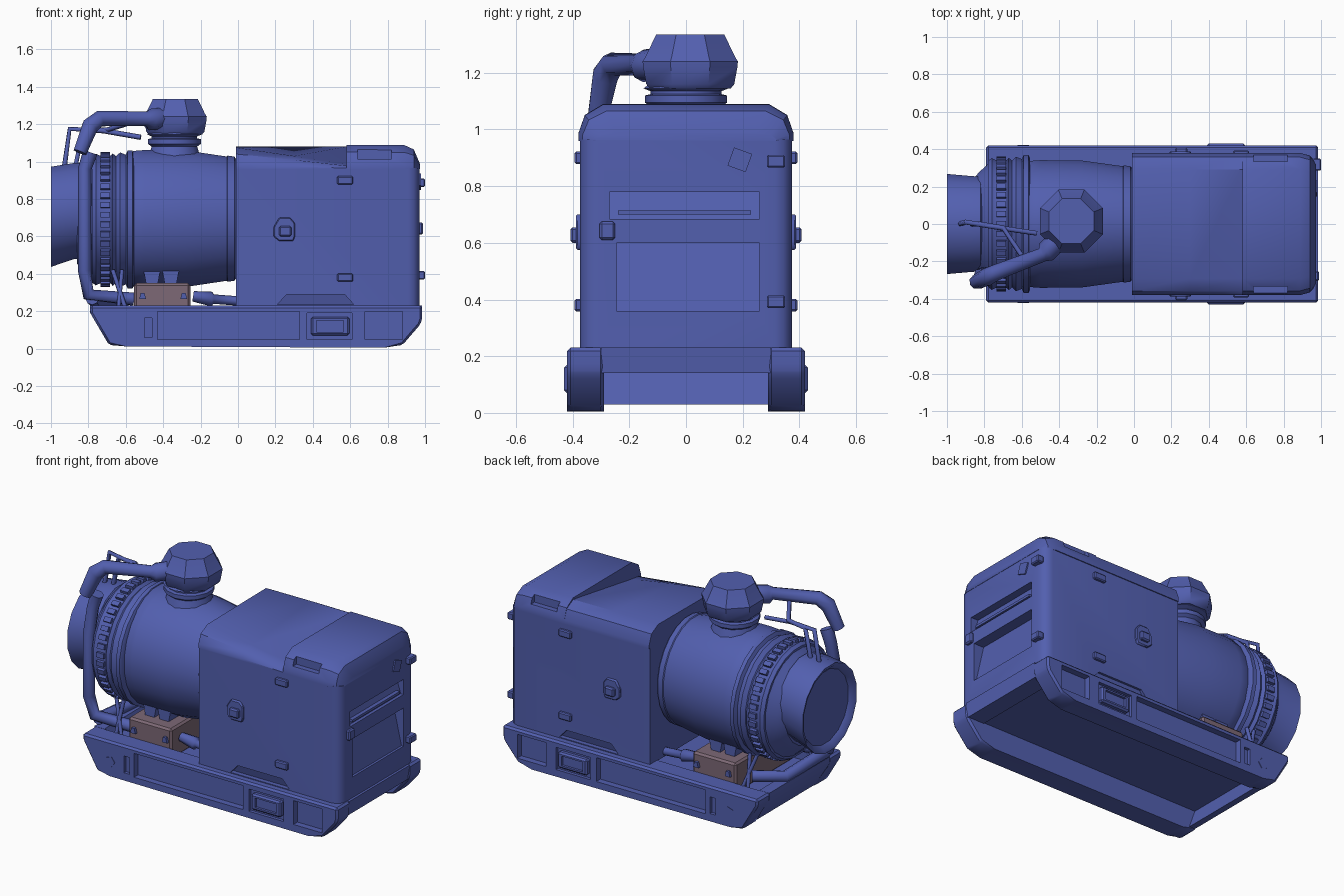
import bpy, bmesh, math
from mathutils import Matrix

if "Cube" in bpy.data.objects:
    bpy.data.objects.remove(bpy.data.objects["Cube"])


def material(name, rgb):
    m = bpy.data.materials.new(name)
    m.diffuse_color = (*rgb, 1)
    m.use_nodes = True
    m.node_tree.nodes["Principled BSDF"].inputs["Base Color"].default_value = m.diffuse_color
    return m


BLUE = material("steel_blue", (0.085, 0.115, 0.43))
BEIGE = material("dusty_mauve", (0.205, 0.14, 0.18))


def finish(name, bm, mat=BLUE, bevel=0.0, segs=1):
    if bevel:
        bmesh.ops.bevel(bm, geom=bm.edges[:], offset=bevel, segments=segs, affect='EDGES', profile=0.5)
    bmesh.ops.recalc_face_normals(bm, faces=bm.faces)
    me = bpy.data.meshes.new(name)
    bm.to_mesh(me)
    bm.free()
    me.materials.append(mat)
    ob = bpy.data.objects.new(name, me)
    bpy.context.collection.objects.link(ob)
    return ob


def loft(name, rings, mat=BLUE, bevel=0.0, caps=True, segs=1):
    bm = bmesh.new()
    vs = [[bm.verts.new(p) for p in r] for r in rings]
    n = len(rings[0])
    for a, b in zip(vs, vs[1:]):
        for i in range(n):
            bm.faces.new((a[i], a[(i + 1) % n], b[(i + 1) % n], b[i]))
    if caps:
        bm.faces.new(vs[0])
        bm.faces.new(vs[-1])
    return finish(name, bm, mat, bevel, segs)


def box(name, x0, x1, y0, y1, z0, z1, mat=BLUE, bevel=0.0, segs=1):
    return loft(name, [[(x0, y0, z), (x1, y0, z), (x1, y1, z), (x0, y1, z)] for z in (z0, z1)], mat, bevel, segs=segs)


def prism_y(name, pts, y0, y1, bevel=0.0, mat=BLUE):
    return loft(name, [[(x, y, z) for x, z in pts] for y in (y0, y1)], mat, bevel)


def lathe(name, prof, centre, axis='x', n=24, squash=1.0):
    # profile entries: position along the axis, radius, optional rise of the centre
    rings = []
    for t, r, *rise in prof:
        ring = []
        for i in range(n):
            a = 2 * math.pi * (i + 0.5) / n
            u, v = r * squash * math.cos(a), r * math.sin(a) + (rise[0] if rise else 0)
            ring.append((t, centre[0] + u, centre[1] + v) if axis == 'x' else (centre[0] + u, centre[1] + v, t))
        rings.append(ring)
    return loft(name, rings)


def tube(name, pts, r, res=2):
    cu = bpy.data.curves.new(name, 'CURVE')
    cu.dimensions = '3D'
    cu.bevel_depth = r
    cu.bevel_resolution = res
    cu.use_fill_caps = True
    sp = cu.splines.new('POLY')
    sp.points.add(len(pts) - 1)
    for p, q in zip(sp.points, pts):
        p.co = (*q[:3], 1)
        p.radius = q[3] if len(q) > 3 else 1
    cu.materials.append(BLUE)
    ob = bpy.data.objects.new(name, cu)
    bpy.context.collection.objects.link(ob)


def cut(ob, cutter):
    m = ob.modifiers.new("cut", 'BOOLEAN')
    m.object, m.operation, m.solver = cutter, 'DIFFERENCE', 'EXACT'
    bpy.context.view_layer.objects.active = ob
    bpy.ops.object.modifier_apply(modifier=m.name)
    bpy.data.objects.remove(cutter)


# Skid: two side rails with recessed webs
rail_profile = [(-0.79, 0.23), (-0.79, 0.19), (-0.69, 0.02), (-0.6, 0.012), (0.78, 0.005),
                (0.88, 0.02), (0.975, 0.13), (0.985, 0.16), (0.985, 0.23)]
for s, side in ((-1, "front"), (1, "back")):
    def ys(a, b):
        return min(s * a, s * b), max(s * a, s * b)
    rail = prism_y(side + "_rail", rail_profile, *ys(0.29, 0.42), bevel=0.012)
    for x0, x1 in ((-0.43, 0.33), (0.68, 0.88)):
        cut(rail, box("cutter", x0, x1, *ys(0.38, 0.5), 0.05, 0.2))
    cut(rail, box("cutter", -0.5, -0.46, *ys(0.4, 0.5), 0.06, 0.165))
    cut(rail, box("cutter", 0.37, 0.61, *ys(0.4, 0.5), 0.05, 0.19))
    pocket = box(side + "_rail_pocket", 0.39, 0.595, *ys(0.39, 0.43), 0.07, 0.17, bevel=0.01)
    cut(pocket, box("cutter", 0.42, 0.565, *ys(0.415, 0.5), 0.09, 0.15))
    # Rail bolt
    ring = [(-0.595 + 0.033 * math.cos(i * 1.2566), 0.105 + 0.033 * math.sin(i * 1.2566)) for i in range(5)]
    prism_y(side + "_rail_bolt", ring, *ys(0.405, 0.423))

    # Side door hardware
    for z in (0.38, 0.9):
        box(side + "_door_hinge", 0.53, 0.615, *ys(0.36, 0.393), z - 0.022, z + 0.022, bevel=0.006)
    latch = [(0.19, 0.6), (0.22, 0.575), (0.295, 0.575), (0.305, 0.6), (0.305, 0.67), (0.28, 0.7), (0.22, 0.7), (0.19, 0.65)]
    prism_y(side + "_door_latch", latch, *ys(0.36, 0.388), bevel=0.005)
    box(side + "_latch_handle", 0.22, 0.285, *ys(0.38, 0.408), 0.6, 0.655, bevel=0.008)

prism_y("right_end_beam", [(0.86, 0.14), (0.975, 0.14), (0.985, 0.23), (0.86, 0.23)], -0.3, 0.3)
prism_y("left_end_beam", [(-0.79, 0.23), (-0.79, 0.19), (-0.69, 0.03), (-0.65, 0.03), (-0.72, 0.23)], -0.3, 0.3)
box("skid_deck", -0.72, 0.9, -0.3, 0.3, 0.145, 0.165)

# Cabin body with rounded right corners
W = 0.374
plan = [(-0.01, -W), (0.91, -W)]
for k in range(1, 4):
    a = -math.pi / 2 + k * math.pi / 6
    plan.append((0.91 + 0.06 * math.cos(a), -W + 0.06 + 0.06 * math.sin(a)))
plan += [(x, -y) for x, y in reversed(plan)]
cabin = loft("cabin_body", [[(x, y, z) for x, y in plan] for z in (0.225, 0.965)])
for s in (-1, 1):
    foot = [[(0.21, s * 0.5, 0.235), (0.62, s * 0.5, 0.235), (0.57, s * 0.5, 0.29), (0.26, s * 0.5, 0.29)],
            [(0.21, s * 0.345, 0.235), (0.62, s * 0.345, 0.235), (0.57, s * 0.36, 0.29), (0.26, s * 0.36, 0.29)]]
    cut(cabin, loft("cutter", foot))


# End wall recesses: a louvre, and a sloping lower panel
def wedge(y0, y1, z0, z1, xlow, xhigh):
    return prism_y("cutter", [(xlow, z0), (1.1, z0), (1.1, z1), (xhigh, z1)], y0, y1)


cut(cabin, wedge(-0.27, 0.26, 0.685, 0.78, 0.95, 0.92))
cut(cabin, wedge(-0.245, 0.26, 0.36, 0.6, 0.955, 0.9))
box("end_louvre_bar", 0.94, 0.965, -0.24, 0.23, 0.7, 0.715)

# End wall hardware
for z in (0.4, 0.895):
    box("end_hinge", 0.955, 1.0, 0.285, 0.35, z - 0.03, z + 0.015, bevel=0.006)
box("end_latch", 0.955, 0.99, -0.305, -0.25, 0.61, 0.675, bevel=0.008)
c = math.radians(25)
badge = [(0.19 + 0.048 * math.cos(c + i * math.pi / 2), 0.893 + 0.048 * math.sin(c + i * math.pi / 2)) for i in range(4)]
loft("end_diamond_cover", [[(x, y, z) for y, z in badge] for x in (0.96, 0.978)])


# Roof: rounded hood, its front half dipping toward the raised right block
def roof_ring(x, w, zf, zb, base=0.96):
    out = []
    for z, s in ((zf, -1), (zb, 1)):
        half = [(x, s * w, base), (x, s * w, base + 0.2 * (z - base)),
                (x, s * w * 0.94, base + 0.7 * (z - base)), (x, s * w * 0.77, z)]
        out += half if s < 0 else half[::-1]
    return out


loft("roof_hood", [roof_ring(-0.01, 0.38, 1.075, 1.08), roof_ring(0.3, 0.38, 1.03, 1.082), roof_ring(0.58, 0.38, 0.985, 1.08)])
block = loft("roof_raised_block", [roof_ring(0.58, 0.38, 1.09, 1.09), roof_ring(0.89, 0.38, 1.088, 1.088),
                                   roof_ring(0.94, 0.365, 1.065, 1.065), roof_ring(0.972, 0.32, 0.99, 0.99)])
for s in (-1, 1):
    cut(block, box("cutter", 0.64, 0.82, min(s * 0.335, s * 0.5), max(s * 0.335, s * 0.5), 1.015, 1.07))

# Drum shell, flange and bolted clamp ring
CZ = (0.0, 0.69)
lathe("drum_shell", [(-0.58, 0.35), (-0.56, 0.365), (-0.5, 0.37), (-0.28, 0.368), (-0.06, 0.335), (-0.055, 0.34),
                     (-0.02, 0.335), (0.0, 0.31)], (0, 0.695), n=24, squash=0.93)
lathe("drum_flange", [(-0.66, 0.335), (-0.63, 0.362), (-0.6, 0.35), (-0.59, 0.372), (-0.565, 0.372), (-0.555, 0.355)], CZ)
lathe("clamp_ring", [(-0.78, 0.34), (-0.76, 0.355), (-0.74, 0.345), (-0.68, 0.345), (-0.67, 0.357), (-0.65, 0.34)], CZ)
bm = bmesh.new()
for i in range(42):
    rot = Matrix.Rotation(2 * math.pi * i / 42, 4, 'X')
    mat = Matrix.Translation((0, 0, 0.69)) @ rot @ Matrix.Translation((-0.71, 0, 0.346)) @ Matrix.Diagonal((0.05, 0.03, 0.03, 1))
    bmesh.ops.create_cube(bm, size=1, matrix=mat)
finish("clamp_ring_bolts", bm)
lathe("drum_end_dish", [(-0.77, 0.34), (-0.79, 0.315), (-0.83, 0.28), (-0.86, 0.24)], CZ, n=20)

# Outlet drum on the left end, tilted slightly downward
lathe("outlet_drum", [(-0.78, 0.2, 0.03), (-0.82, 0.258, 0.035), (-0.88, 0.262, 0.03), (-1.0, 0.273, 0.0),
                      (-0.995, 0.255, 0.0), (-0.97, 0.23, 0.0)], (0, 0.705), n=16)

# Air intake on top of the drum
lathe("intake_neck", [(1.03, 0.14), (1.08, 0.125), (1.095, 0.145), (1.12, 0.145), (1.125, 0.125), (1.135, 0.125), (1.145, 0.15),
                      (1.16, 0.13)], (-0.34, 0.0), axis='z', n=14)
lathe("intake_cap", [(1.145, 0.155), (1.16, 0.168), (1.22, 0.18), (1.24, 0.182), (1.255, 0.172), (1.335, 0.13)],
      (-0.335, 0.015), axis='z', n=8)

# Pipes and stays
tube("intake_elbow", [(-0.42, -0.1, 1.23, 1.2), (-0.47, -0.15, 1.225, 1.2), (-0.49, -0.165, 1.23, 0.8), (-0.74, -0.26, 1.23, 0.9),
                      (-0.79, -0.285, 1.19, 1), (-0.845, -0.31, 1.05, 0.8)], 0.048)
tube("side_down_pipe", [(-0.79, -0.27, 1.05, 1.1), (-0.82, -0.27, 0.96), (-0.82, -0.31, 0.8), (-0.82, -0.31, 0.42),
                        (-0.8, -0.28, 0.29), (-0.56, -0.24, 0.265)], 0.036)
for s in (-1, 1):
    tube("lower_pipe", [(-0.24, s * 0.22, 0.28), (-0.14, s * 0.22, 0.265, 1.4), (-0.13, s * 0.22, 0.265, 0.9),
                        (0.0, s * 0.22, 0.255, 0.9)], 0.028)
tube("end_cross_pipe", [(-0.78, -0.28, 0.27), (-0.76, 0.1, 0.25), (-0.6, 0.2, 0.25)], 0.036)
tube("top_stay", [(-0.93, 0.0, 0.96), (-0.9, 0.01, 1.175), (-0.72, -0.02, 1.165), (-0.52, -0.05, 1.13)], 0.014, 1)
tube("top_stay_brace", [(-0.87, 0.0, 0.97), (-0.83, 0.0, 1.165), (-0.7, -0.02, 1.17), (-0.6, -0.17, 1.2)], 0.014, 1)

# Mount box under the drum, with bolts and saddle feet
box("mount_box", -0.555, -0.255, -0.3, 0.3, 0.16, 0.35, BEIGE, bevel=0.012)
for s in (-1, 1):
    for x in (-0.51, -0.29):
        prism_y("mount_bolt", [(x - 0.018, 0.265), (x + 0.018, 0.265), (x + 0.01, 0.298), (x - 0.01, 0.298)],
                min(s * 0.295, s * 0.318), max(s * 0.295, s * 0.318))
    for x in (-0.46, -0.36):
        prism_y("saddle_foot", [(x - 0.03, 0.34), (x + 0.03, 0.34), (x + 0.045, 0.42), (x - 0.045, 0.42)],
                min(s * 0.12, s * 0.22), max(s * 0.12, s * 0.22))
    tube("drum_leg", [(-0.62, s * 0.25, 0.42), (-0.64, s * 0.3, 0.21)], 0.012, 1)
    tube("drum_leg_brace", [(-0.67, s * 0.25, 0.42), (-0.6, s * 0.3, 0.21)], 0.012, 1)

# Smooth shading with crisp edges
bpy.ops.object.select_all(action='DESELECT')
for ob in bpy.data.objects:
    if ob.type == 'MESH':
        ob.select_set(True)
        bpy.context.view_layer.objects.active = ob
bpy.ops.object.shade_smooth_by_angle(angle=math.radians(35))
